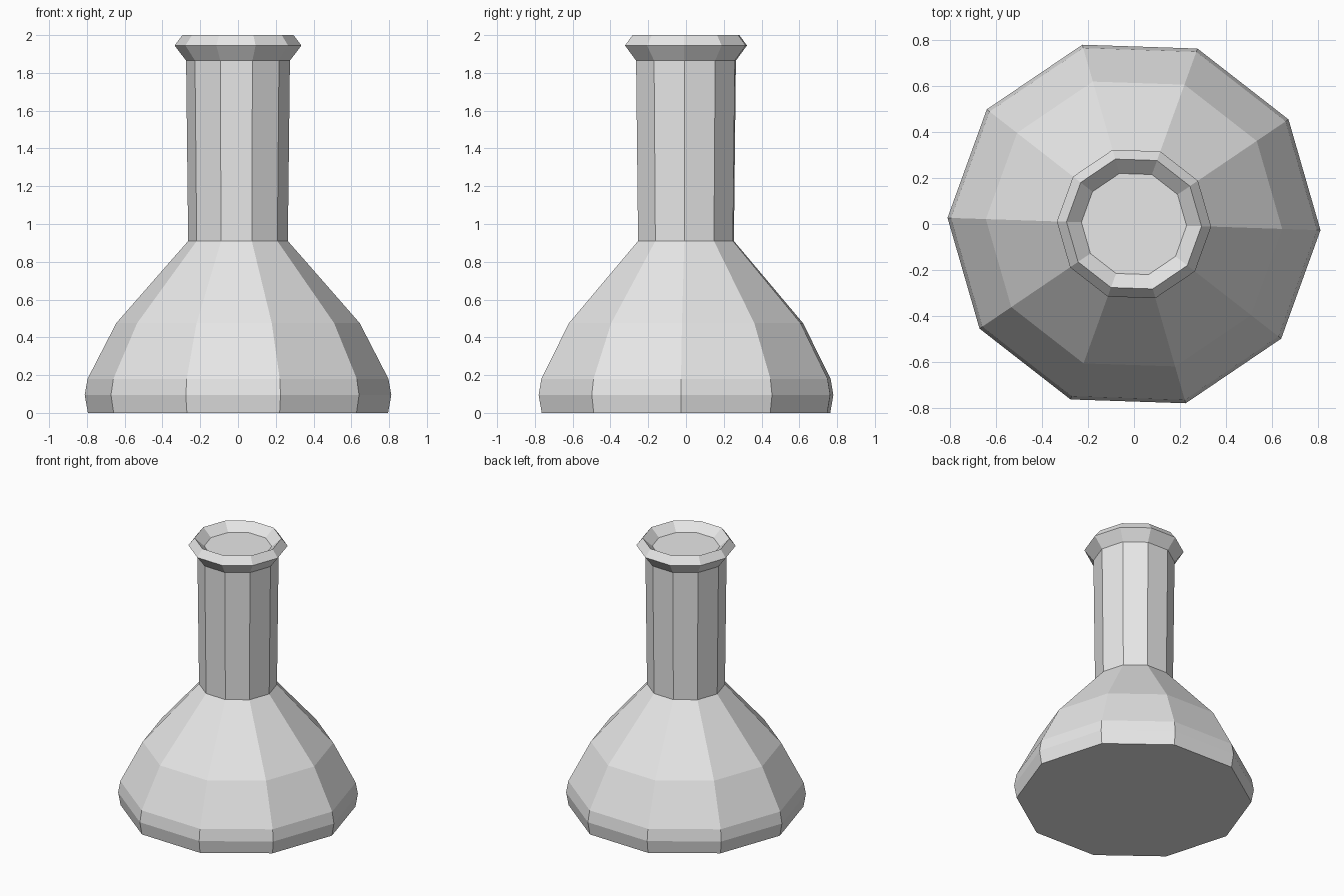
import bpy
import bmesh
from math import cos, sin, radians, tau

SIDES = 10
TURN = radians(-1.9)

cube = bpy.data.objects.get("Cube")
if cube:
    bpy.data.objects.remove(cube, do_unlink=True)

grey = bpy.data.materials.new("light_grey")
grey.use_nodes = True
grey.diffuse_color = (0.8, 0.8, 0.8, 1)
grey.node_tree.nodes["Principled BSDF"].inputs["Base Color"].default_value = (0.8, 0.8, 0.8, 1)


def lathe(name, profile, cap_start=False, cap_end=False):
    """Turn a (radius, height) profile, running upwards on the outside, into a faceted part."""
    bm = bmesh.new()
    rings = []
    for r, z in profile:
        angles = [TURN + tau * i / SIDES for i in range(SIDES)]
        rings.append([bm.verts.new((r * cos(a), r * sin(a), z)) for a in angles])
    for low, high in zip(rings, rings[1:]):
        for i in range(SIDES):
            j = (i + 1) % SIDES
            bm.faces.new((low[i], low[j], high[j], high[i]))
    if cap_start:
        bm.faces.new(rings[0][::-1])
    if cap_end:
        bm.faces.new(rings[-1])
    mesh = bpy.data.meshes.new(name)
    bm.to_mesh(mesh)
    bm.free()
    mesh.materials.append(grey)
    obj = bpy.data.objects.new(name, mesh)
    bpy.context.collection.objects.link(obj)
    return obj


# Wide bulb with a flat underside
lathe("flask_body", [(0.795, 0), (0.812, 0.095), (0.797, 0.18), (0.645, 0.475), (0.264, 0.91)],
      cap_start=True)

# Slightly flared neck
lathe("flask_neck", [(0.264, 0.91), (0.275, 1.865)])

# Lip that folds inward to a shallow, closed mouth
lathe("flask_lip", [(0.275, 1.865), (0.336, 1.945), (0.294, 2.0), (0.229, 1.94)],
      cap_end=True)
